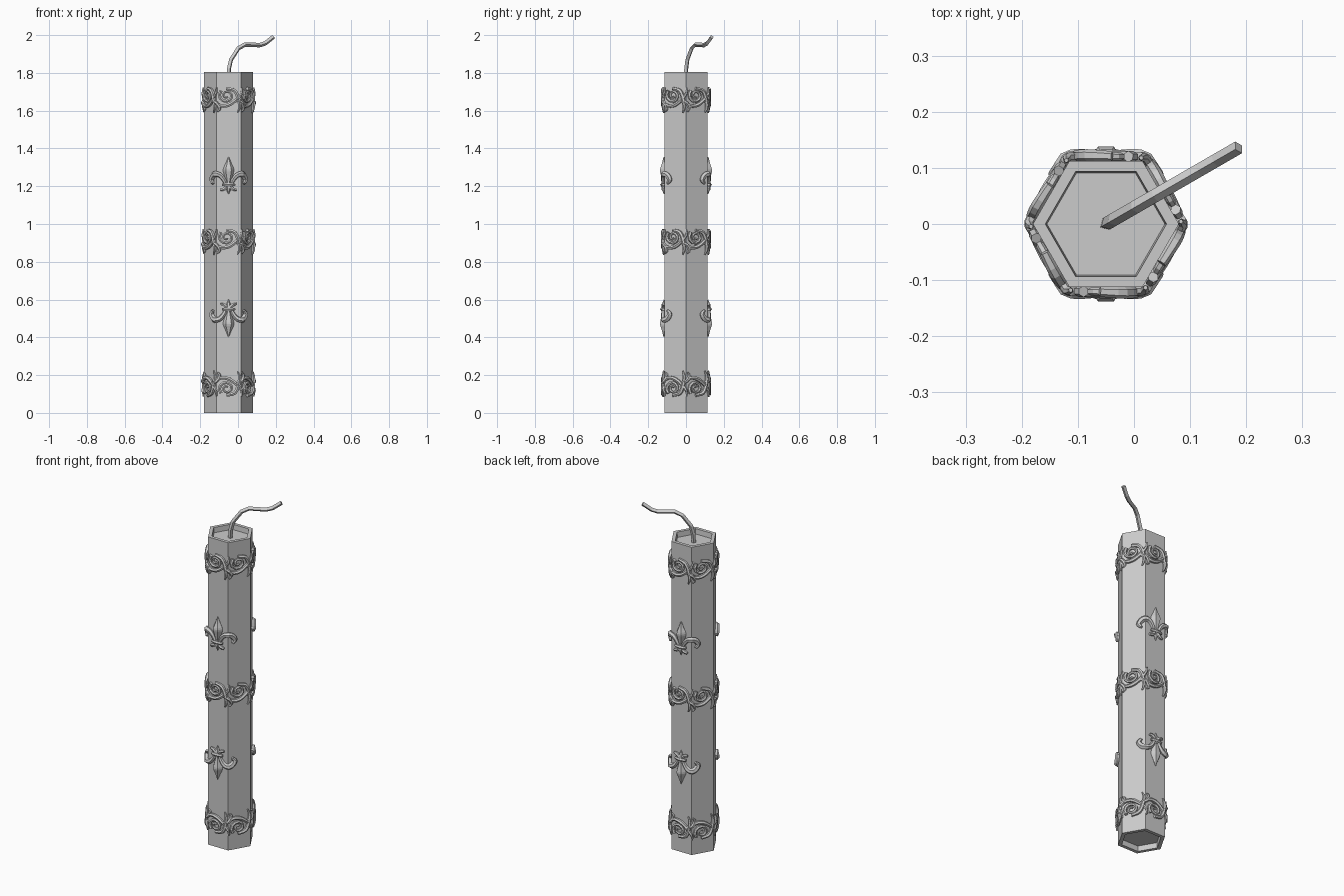
import bpy, bmesh, math
from mathutils import Vector

old = bpy.data.objects.get("Cube")
if old:
    bpy.data.objects.remove(old, do_unlink=True)

CENTRE = Vector((-0.05, 0, 0))
SIDE = 0.13                              # hexagon radius equals its side
APOTHEM = SIDE * math.cos(math.pi / 6)

grey = bpy.data.materials.new("plain_grey")
grey.use_nodes = True
grey.diffuse_color = (0.6, 0.6, 0.6, 1)
grey.node_tree.nodes["Principled BSDF"].inputs["Base Color"].default_value = (0.6, 0.6, 0.6, 1)


def add_object(name, mesh):
    mesh.materials.clear()
    mesh.materials.append(grey)
    obj = bpy.data.objects.new(name, mesh)
    bpy.context.collection.objects.link(obj)
    return obj


def smooth_path(points, steps=3):
    """Catmull-Rom through (u, v, depth, radius) points."""
    p = [Vector(q) for q in points]
    p = [2 * p[0] - p[1]] + p + [2 * p[-1] - p[-2]]
    out = []
    for a, b, c, d in zip(p, p[1:], p[2:], p[3:]):
        for k in range(steps):
            t = k / steps
            out.append(0.5 * (2 * b + (c - a) * t + (2 * a - 5 * b + 4 * c - d) * t ** 2
                              + (3 * b - a - 3 * c + d) * t ** 3))
    return out + [p[-2]]


def wrap(u, v, depth):
    """Place a point at distance u around the hexagon, height v, raised by depth."""
    face = round(u / SIDE)
    along = u - face * SIDE
    ang = math.radians(60 * face - 90)
    pos = Vector((math.cos(ang), math.sin(ang), 0)) * APOTHEM
    pos += Vector((-math.sin(ang), math.cos(ang), 0)) * along
    pos += pos.normalized() * depth
    return CENTRE + pos + Vector((0, 0, v))


def tubes(name, paths, sides=1):
    """Tapered tubes from lists of (position, radius), as one mesh."""
    curve = bpy.data.curves.new(name, 'CURVE')
    curve.dimensions = '3D'
    curve.twist_mode = 'MINIMUM'
    curve.bevel_depth = 1
    curve.bevel_resolution = sides
    curve.use_fill_caps = True
    for path in paths:
        spline = curve.splines.new('POLY')
        spline.points.add(len(path) - 1)
        for point, (pos, radius) in zip(spline.points, path):
            point.co = (*pos, 1)
            point.radius = max(radius, 0.001)
    temp = bpy.data.objects.new(name + "_curve", curve)
    bpy.context.collection.objects.link(temp)
    bpy.context.view_layer.update()
    graph = bpy.context.evaluated_depsgraph_get()
    mesh = bpy.data.meshes.new_from_object(temp.evaluated_get(graph))
    bpy.data.objects.remove(temp, do_unlink=True)
    for poly in mesh.polygons:
        poly.use_smooth = False
    return add_object(name, mesh)


def ornament(name, strokes, places, height, flip):
    """Repeat strokes around the hexagon at the given distances."""
    paths = [[(wrap(u + at, height + flip * v, d), r) for u, v, d, r in stroke]
             for at in places for stroke in strokes]
    return tubes(name, paths)


# Hexagonal body with recessed ends
bm = bmesh.new()
TOP = 1.805
rings = []
for radius, z in ((0.105, 0.03), (0.108, 0), (SIDE, 0), (SIDE, TOP), (0.108, TOP), (0.105, TOP - 0.03)):
    rings.append([bm.verts.new(CENTRE + Vector((radius * math.cos(k * math.pi / 3),
                                                radius * math.sin(k * math.pi / 3), z)))
                  for k in range(6)])
for low, high in zip(rings, rings[1:]):
    for k in range(6):
        j = (k + 1) % 6
        bm.faces.new((low[k], low[j], high[j], high[k]))
bm.faces.new(rings[0])
bm.faces.new(rings[-1])
bmesh.ops.recalc_face_normals(bm, faces=bm.faces)
body_mesh = bpy.data.meshes.new("body")
bm.to_mesh(body_mesh)
bm.free()
add_object("body", body_mesh)

# Bent fuse
heading = Vector((0.866, 0.5, 0))
fuse = [(0, 1.76), (0.002, 1.82), (0.015, 1.87), (0.06, 1.93), (0.1, 1.95),
        (0.19, 1.947), (0.225, 1.957), (0.273, 1.99)]
tubes("fuse", [[(CENTRE + heading * s + Vector((0, 0, z)), 0.012) for s, z in fuse]], sides=0)

# Scroll bands: a spiral with a hooked tail, a vine and a small leaf on each face
spiral = []
for k in range(17):
    a = math.radians(40 + k * 34)
    r = 0.008 + 0.03 * k / 16
    spiral.append((-0.01 + r * math.cos(-a), 0.02 + r * math.sin(-a), 0.008, 0.006 + 0.004 * k / 16))
tail = smooth_path([(-0.01, 0.057, 0.008, 0.009), (0.03, 0.045, 0.01, 0.011), (0.048, 0.005, 0.009, 0.011),
                    (0.055, -0.04, 0.008, 0.009), (0.045, -0.072, 0.006, 0.004)])
vine = smooth_path([(-0.065, -0.02, 0.006, 0.007), (-0.035, -0.035, 0.008, 0.01), (0.0, -0.03, 0.009, 0.011),
                    (0.035, -0.005, 0.008, 0.01), (0.065, 0.03, 0.007, 0.008), (0.07, 0.062, 0.006, 0.004)])
leaf = smooth_path([(0.04, -0.01, 0.008, 0.008), (0.07, -0.02, 0.008, 0.01),
                    (0.084, -0.05, 0.006, 0.008), (0.072, -0.065, 0.006, 0.004)])
faces = [k * SIDE for k in range(6)]
for name, height, flip in (("top_band", 1.66, 1), ("middle_band", 0.91, 1), ("bottom_band", 0.15, -1)):
    ornament(name, [spiral, tail, vine, leaf], faces, height, flip)

# Lily ornaments on the front and back
petal = smooth_path([(0, -0.005, 0.004, 0.009), (0, 0.035, 0.001, 0.022), (0, 0.068, 0, 0.029),
                     (0, 0.1, 0.002, 0.016), (0, 0.135, 0.005, 0.002)])
stem = smooth_path([(0, 0.005, 0.006, 0.012), (0, -0.03, 0.005, 0.013), (0, -0.062, 0.004, 0.002)])
bar = smooth_path([(-0.032, -0.012, 0.008, 0.008), (0, -0.012, 0.014, 0.01), (0.032, -0.012, 0.008, 0.008)])
side_petal = smooth_path([(0.01, -0.03, 0.006, 0.008), (0.02, 0.008, 0.008, 0.011), (0.045, 0.04, 0.008, 0.014),
                          (0.08, 0.042, 0.006, 0.016), (0.102, 0.015, 0.008, 0.014), (0.088, -0.006, 0.008, 0.007)])
lobe = smooth_path([(0.004, -0.012, 0.008, 0.008), (0.02, -0.034, 0.008, 0.01), (0.04, -0.04, 0.006, 0.007)])
mirrored = [[(-u, v, d, r) for u, v, d, r in stroke] for stroke in (side_petal, lobe)]
lily = [petal, stem, bar, side_petal, lobe] + mirrored
for side, at in (("front", 0), ("back", 3 * SIDE)):
    ornament(side + "_upper_lily", lily, [at], 1.22, 1)
    ornament(side + "_lower_lily", lily, [at], 0.537, -1)
